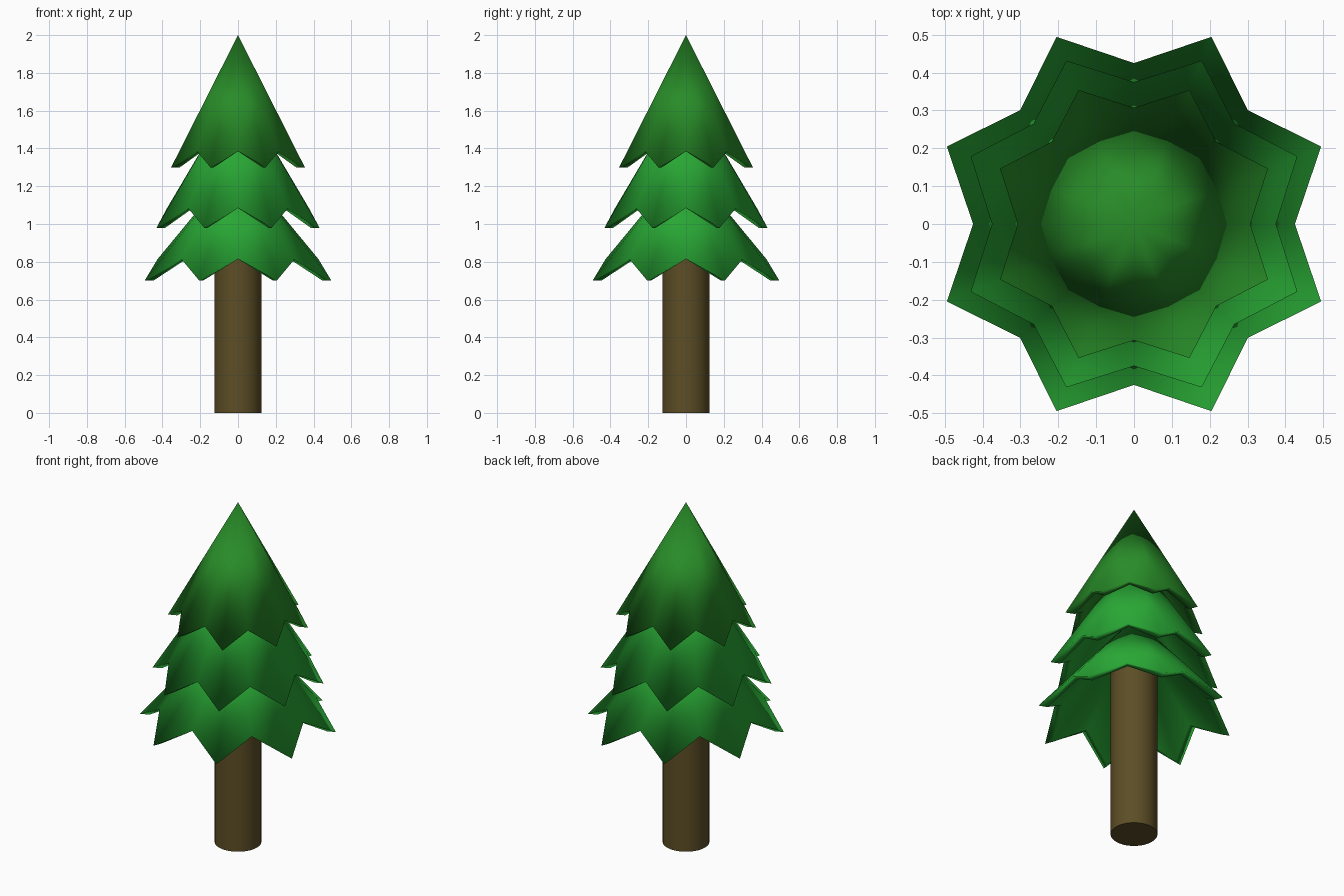
import bpy, bmesh, math

if "Cube" in bpy.data.objects:
    bpy.data.objects.remove(bpy.data.objects["Cube"])


def material(name, rgb):
    m = bpy.data.materials.new(name)
    m.diffuse_color = (*rgb, 1.0)
    m.use_nodes = True
    m.node_tree.nodes["Principled BSDF"].inputs["Base Color"].default_value = m.diffuse_color
    return m


top_green = material("deep_green", (0.021, 0.26, 0.021))
low_green = material("leaf_green", (0.021, 0.38, 0.034))
bark = material("bark_brown", (0.107, 0.075, 0.019))


def finish(bm, name, mat):
    bmesh.ops.recalc_face_normals(bm, faces=bm.faces)
    me = bpy.data.meshes.new(name)
    bm.to_mesh(me)
    bm.free()
    me.materials.append(mat)
    for p in me.polygons:
        p.use_smooth = True
    ob = bpy.data.objects.new(name, me)
    bpy.context.collection.objects.link(ob)
    return ob


def foliage(name, mat, tip_r, tip_z, dip_r, dip_z, apex_z, wall=0.05):
    """Hollow cone whose rim zigzags between eight tips and eight dips."""
    bm = bmesh.new()
    rings, peaks = [], []
    for inset in (0.0, wall):
        ring = []
        for i in range(16):
            a = i * math.pi / 8
            r, z = ((tip_r, tip_z) if i % 2 else (dip_r, dip_z))
            r -= inset * (1.0 if i % 2 else 0.8)
            ring.append(bm.verts.new((r * math.cos(a), r * math.sin(a), z)))
        rings.append(ring)
        drop = inset * (apex_z - tip_z) / tip_r
        peaks.append(bm.verts.new((0, 0, apex_z - drop)))
    outer, inner = rings
    for i in range(16):
        j = (i + 1) % 16
        bm.faces.new((outer[i], outer[j], peaks[0]))
        bm.faces.new((inner[j], inner[i], peaks[1]))
        bm.faces.new((outer[j], outer[i], inner[i], inner[j]))
    return finish(bm, name, mat)


# Three foliage tiers
foliage("upper_foliage", top_green, 0.383, 1.30, 0.307, 1.385, 2.00)
foliage("middle_foliage", low_green, 0.467, 0.98, 0.375, 1.085, 1.72)
foliage("lower_foliage", low_green, 0.535, 0.70, 0.425, 0.815, 1.33)

# Trunk
bm = bmesh.new()
bmesh.ops.create_cone(bm, cap_ends=True, segments=32, radius1=0.125,
                      radius2=0.125, depth=1.1)
bmesh.ops.translate(bm, verts=bm.verts, vec=(0, 0, 0.55))
trunk = finish(bm, "trunk", bark)
bpy.context.view_layer.objects.active = trunk
trunk.select_set(True)
bpy.ops.object.shade_smooth_by_angle(angle=math.radians(40))
